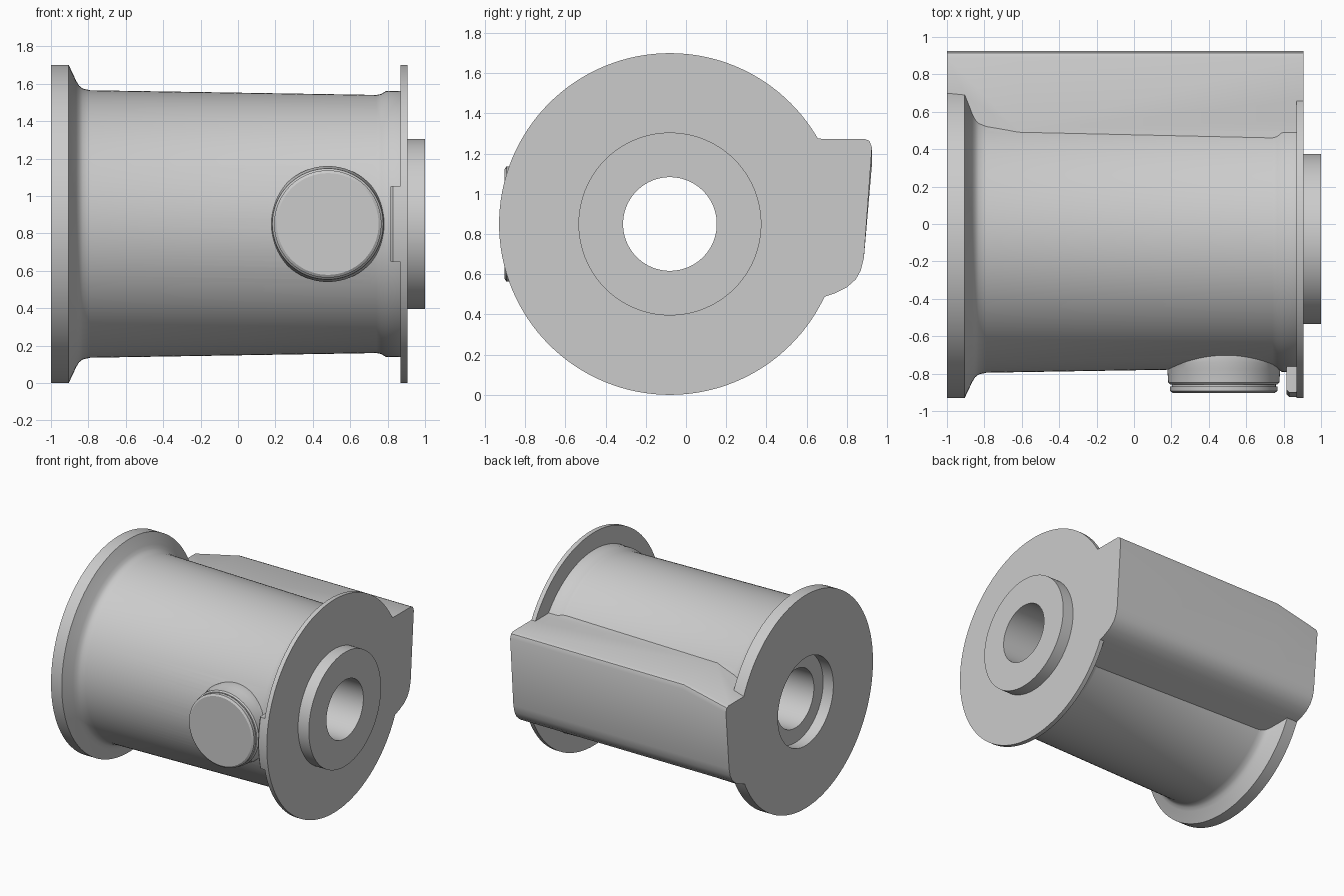
import bpy, bmesh, math
from mathutils import Matrix, Vector

cube = bpy.data.objects.get("Cube")
if cube:
    bpy.data.objects.remove(cube, do_unlink=True)

AXIS_Y, AXIS_Z = -0.08, 0.85

grey = bpy.data.materials.new("cast_grey")
grey.use_nodes = True
colour = (0.6, 0.6, 0.6, 1)
grey.diffuse_color = colour
grey.node_tree.nodes["Principled BSDF"].inputs["Base Color"].default_value = colour


def skin(name, rings, capped):
    """Bridge a list of vertex rings; either cap the ends or close the loop."""
    bm = bmesh.new()
    loops = [[bm.verts.new(p) for p in ring] for ring in rings]
    n = len(loops[0])
    pairs = list(zip(loops, loops[1:]))
    if not capped:
        pairs.append((loops[-1], loops[0]))
    for a, b in pairs:
        for i in range(n):
            j = (i + 1) % n
            bm.faces.new((a[i], a[j], b[j], b[i]))
    if capped:
        bm.faces.new(loops[0])
        bm.faces.new(loops[-1])
    bmesh.ops.recalc_face_normals(bm, faces=bm.faces)
    mesh = bpy.data.meshes.new(name)
    bm.to_mesh(mesh)
    bm.free()
    mesh.materials.append(grey)
    ob = bpy.data.objects.new(name, mesh)
    bpy.context.collection.objects.link(ob)
    return ob


def lathe(name, profile, matrix, steps, capped):
    """Turn (along, radius) points about the local x axis."""
    rings = []
    for along, r in profile:
        ring = []
        for i in range(steps):
            a = math.tau * i / steps
            ring.append(matrix @ Vector((along, r * math.cos(a), r * math.sin(a))))
        rings.append(ring)
    return skin(name, rings, capped)


# Turned housing: recess, rear flange, tapered barrel, step, thin flange, spigot, bore
housing = lathe("housing", [
    (-0.91, 0.233), (-0.91, 0.35), (-1, 0.35), (-1, 0.85), (-0.905, 0.85),
    (-0.865, 0.765), (-0.85, 0.74), (-0.83, 0.724), (-0.79, 0.715),
    (0.74, 0.69), (0.765, 0.695), (0.79, 0.71), (0.87, 0.712), (0.87, 0.85),
    (0.905, 0.85), (0.905, 0.455), (1, 0.455), (1, 0.233)],
    Matrix.Translation((0, AXIS_Y, AXIS_Z)), 128, False)


# Mounting block along the back, its top dropping towards one end
def block_section(x, top):
    pts = [(0.4, top), (0.5, top - 0.01), (0.89, top - 0.012), (0.913, top - 0.022),
           (0.925, top - 0.055), (0.885, 0.68), (0.87, 0.62), (0.845, 0.575),
           (0.8, 0.535), (0.74, 0.505), (0.65, 0.475), (0.5, 0.43), (0.4, 0.4)]
    return [(x, y, z) for y, z in pts]


block = skin("mounting_block", [
    block_section(-1, 1.2), block_section(-0.62, 1.285), block_section(0.905, 1.285)], True)

# Round port on the front, with a groove under its cap
port = lathe("port", [
    (0.5, 0.3), (0.74, 0.31), (0.775, 0.302), (0.848, 0.297), (0.858, 0.287),
    (0.858, 0.278), (0.868, 0.278), (0.868, 0.287), (0.893, 0.287), (0.903, 0.272)],
    Matrix.Translation((0.48, 0, AXIS_Z)) @ Matrix.Rotation(-math.pi / 2, 4, 'Z'), 64, True)

# Thickened part of the thin flange beside the port
arc = [math.radians(-14 + 2 * i) for i in range(15)]


def pad_section(x, r):
    outer = [(x, AXIS_Y - r * math.cos(a), AXIS_Z + r * math.sin(a)) for a in arc]
    return outer + [(x, -0.6, outer[-1][2]), (x, -0.6, outer[0][2])]


pad = skin("flange_pad", [pad_section(0.815, 0.83), pad_section(0.83, 0.845),
                          pad_section(0.89, 0.845)], True)

# Fuse the parts into one casting
for part in (block, port, pad):
    mod = housing.modifiers.new("fuse_" + part.name, 'BOOLEAN')
    mod.operation = 'UNION'
    mod.solver = 'EXACT'
    mod.object = part
bpy.context.view_layer.update()
fused = bpy.data.meshes.new_from_object(
    housing.evaluated_get(bpy.context.evaluated_depsgraph_get()))
housing.modifiers.clear()
housing.data = fused
for part in (block, port, pad):
    bpy.data.objects.remove(part, do_unlink=True)

bpy.ops.object.select_all(action='DESELECT')
housing.select_set(True)
bpy.context.view_layer.objects.active = housing
bpy.ops.object.shade_smooth_by_angle(angle=math.radians(32))
